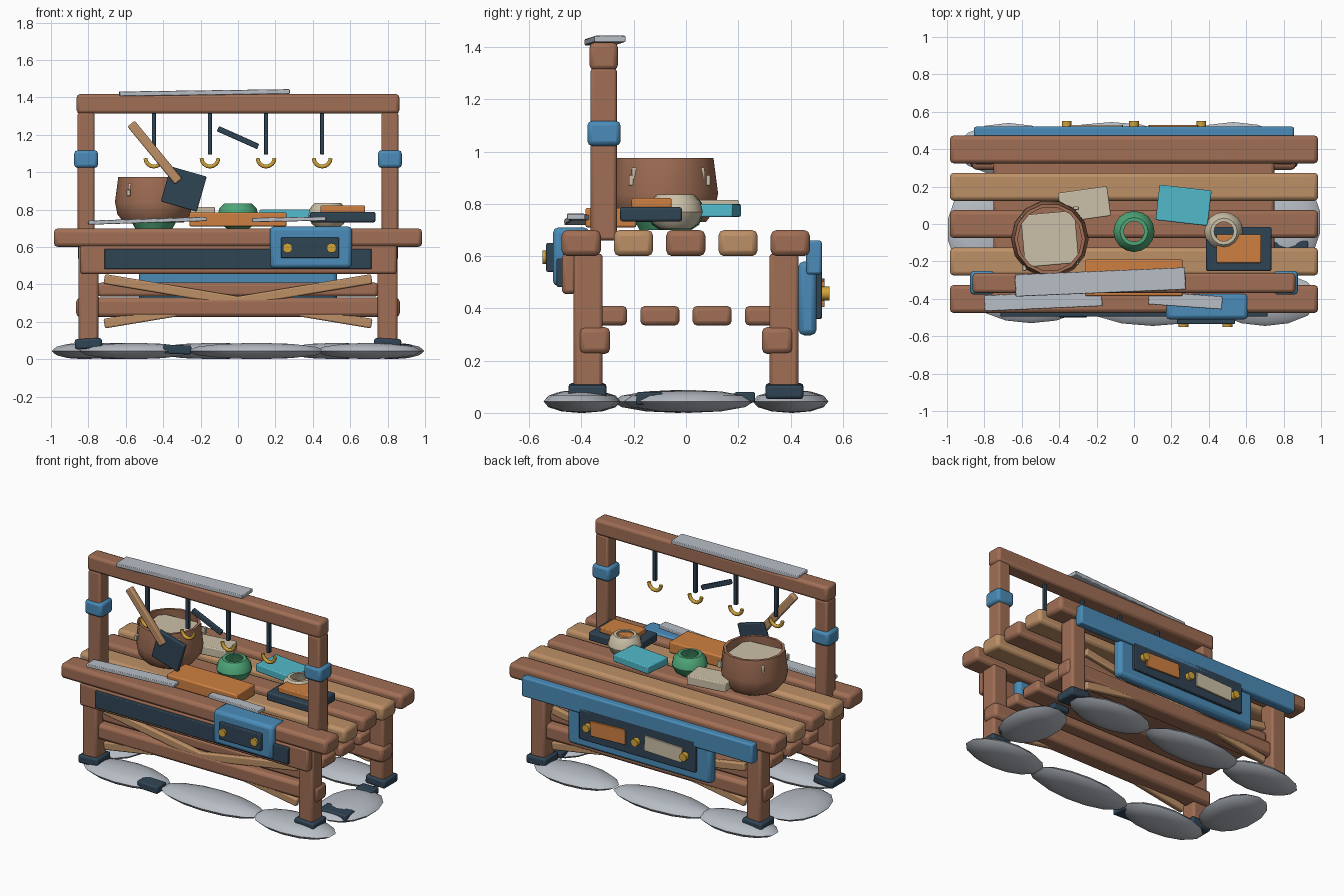
import bpy
from math import radians, cos, sin, pi

cube = bpy.data.objects.get("Cube")
if cube:
    bpy.data.objects.remove(cube, do_unlink=True)


def material(name, *rgb):
    m = bpy.data.materials.new(name)
    m.use_nodes = True
    m.diffuse_color = (*rgb, 1)
    m.node_tree.nodes["Principled BSDF"].inputs["Base Color"].default_value = (*rgb, 1)
    return m


BROWN = material("brown wood", .35, .156, .09)
TAN = material("tan wood", .51, .28, .135)
BLUE = material("blue paint", .069, .262, .479)
DARK = material("dark slate", .03, .058, .089)
TIN = material("pale tin", .48, .515, .565)
CYAN = material("cyan", .084, .49, .6)
GREEN = material("green glaze", .076, .38, .188)
CREAM = material("cream", .6, .527, .392)
ORANGE = material("orange", .617, .216, .054)
GOLD = material("gold", .644, .37, .04)


def finish(name, mat, rot=(0, 0, 0)):
    ob = bpy.context.object
    ob.name = name
    ob.data.materials.clear()
    ob.data.materials.append(mat)
    ob.rotation_euler = [radians(a) for a in rot]
    return ob


def box(name, mat, loc, size, rot=(0, 0, 0), bevel=.008):
    bpy.ops.mesh.primitive_cube_add(size=1, location=loc)
    ob = finish(name, mat, rot)
    ob.scale = size
    bpy.ops.object.transform_apply(location=False, rotation=False, scale=True)
    if bevel:
        mod = ob.modifiers.new("rounded edges", 'BEVEL')
        mod.width = bevel
        mod.segments = 2
    bpy.ops.object.shade_smooth_by_angle(angle=radians(35))
    return ob


def span(name, mat, x, y, z, bevel=.008):
    """Box given by its lowest and highest coordinate on each axis."""
    return box(name, mat, [(a + b) / 2 for a, b in (x, y, z)],
               [b - a for a, b in (x, y, z)], bevel=bevel)


def lathe(name, mat, loc, profile, sides):
    """Closed radius/height profile turned around z."""
    n = len(profile)
    verts = [(r * cos(2 * pi * i / sides), r * sin(2 * pi * i / sides), z)
             for i in range(sides) for r, z in profile]
    faces = [(i * n + j, (i + 1) % sides * n + j,
              (i + 1) % sides * n + (j + 1) % n, i * n + (j + 1) % n)
             for i in range(sides) for j in range(n)]
    me = bpy.data.meshes.new(name)
    me.from_pydata(verts, [], faces)
    ob = bpy.data.objects.new(name, me)
    bpy.context.collection.objects.link(ob)
    ob.location = loc
    bpy.ops.object.select_all(action='DESELECT')
    bpy.context.view_layer.objects.active = ob
    ob.select_set(True)
    finish(name, mat)
    bpy.ops.object.shade_smooth_by_angle(angle=radians(35))


def knob(name, x, y, z):
    bpy.ops.mesh.primitive_cylinder_add(vertices=12, radius=.026, depth=.04, location=(x, y, z))
    finish(name, GOLD, (90, 0, 0))
    bpy.ops.object.shade_smooth_by_angle(angle=radians(35))


# Table top and lower shelf
for i in range(5):
    span("top_plank", TAN if i % 2 else BROWN, (-.985, .985),
         (-.476 + .2 * i, -.326 + .2 * i), (.6, .7), .022)
for y in (-.3, -.1, .1, .3):
    box("shelf_slat", BROWN, (0, y, .372), (1.5, .15, .075), bevel=.018)

# Legs, feet, stretchers and cross braces
for s in (-1, 1):
    for t in (-1, 1):
        box("leg", BROWN, (.8 * s, .375 * t, .345), (.108, .112, .53), bevel=.014)
        box("foot", DARK, (.8 * s, .377 * t, .083), (.145, .145, .055), (0, 3 * s, 0), .012)
    box("stretcher", BROWN, (0, .35 * s, .277), (1.73, .12, .104), bevel=.022)
    for t in (-1, 1):
        box("cross_brace", TAN, (0, .388 * s, .31), (1.45, .035, .052), (0, 9.5 * t, 0))

# Overhead rack
for s in (-1, 1):
    box("rack_post", BROWN, (.812 * s, -.315, .99), (.09, .1, .66), bevel=.012)
    box("post_band", BLUE, (.812 * s, -.314, 1.07), (.127, .127, .095), bevel=.018)
box("rack_beam", BROWN, (0, -.315, 1.365), (1.725, .108, .105), bevel=.018)
box("beam_sheet", TIN, (-.18, -.31, 1.425), (.91, .118, .025), (0, -.8, 2.4), .004)

# Hanging hooks
for x in (-.45, -.15, .15, .45):
    box("hook_rod", DARK, (x, -.315, 1.205), (.022, .022, .22), bevel=.003)
    cu = bpy.data.curves.new("hook", 'CURVE')
    cu.dimensions = '3D'
    cu.bevel_depth = .012
    cu.bevel_resolution = 1
    cu.use_fill_caps = True
    sp = cu.splines.new('POLY')
    sp.points.add(8)
    for i, p in enumerate(sp.points):
        a = pi + pi * i / 8
        p.co = (.045 * cos(a), 0, .045 * sin(a), 1)
    cu.materials.append(GOLD)
    hook = bpy.data.objects.new("hook", cu)
    hook.location = (x, -.315, 1.075)
    bpy.context.collection.objects.link(hook)
box("hanging_bar", DARK, (0, -.325, 1.185), (.235, .025, .03), (0, 24, 0), .004)
box("paddle_handle", TAN, (-.445, -.335, 1.105), (.05, .035, .4), (0, -39.4, 0))
box("paddle_blade", DARK, (-.29, -.315, .91), (.2, .03, .195), (0, 16, 0), .006)

# Front apron and drawer
span("front_apron", BROWN, (-.845, .85), (-.475, -.42), (.455, .61), .015)
span("apron_inlay", DARK, (-.715, .715), (-.495, -.46), (.482, .59), .005)
span("drawer_front", BLUE, (.17, .61), (-.51, -.37), (.485, .71), .022)
span("drawer_plate", DARK, (.23, .54), (-.535, -.5), (.54, .65), .005)
for x in (.265, .5):
    knob("drawer_knob", x, -.53, .595)

# Back apron and panel
span("back_apron", BLUE, (-.855, .855), (.46, .52), (.53, .66), .01)
span("back_panel", BLUE, (-.53, .53), (.43, .5), (.297, .58), .022)
span("back_plate", DARK, (-.43, .43), (.49, .52), (.36, .57), .005)
box("orange_label", ORANGE, (.21, .522, .46), (.26, .016, .1), (0, 2, 0), .003)
box("cream_label", CREAM, (-.2, .522, .46), (.28, .016, .1), (0, -2, 0), .003)
for x in (-.36, 0, .36):
    knob("panel_knob", x, .53, .457)

# Flat stones under the feet: x, y, half length in x and y
for x, y, a, b in ((.7, -.4, .29, .145), (.1, -.41, .38, .135), (-.55, -.39, .31, .14),
                   (.53, .4, .3, .145), (-.12, .41, .36, .135), (-.67, .4, .28, .14),
                   (.82, .01, .18, .25), (-.82, -.03, .18, .25)):
    bpy.ops.mesh.primitive_uv_sphere_add(segments=14, ring_count=6, radius=1, location=(x, y, .044))
    finish("base_stone", TIN).scale = (a, b, .044)
    bpy.ops.object.transform_apply(location=False, rotation=False, scale=True)
    bpy.ops.object.shade_smooth_by_angle(angle=radians(50))
box("front_clip", DARK, (-.325, -.45, .052), (.15, .1, .048), (0, 2, 0))
box("side_clip", DARK, (.83, -.14, .055), (.2, .1, .05))
box("back_clip", DARK, (.8, .225, .06), (.12, .08, .04))

# Cooking pot with its contents
lathe("pot", BROWN, (-.45, -.08, 0), [(.001, .73), (.16, .73), (.195, .775), (.208, .84), (.19, .975),
                                      (.172, .975), (.18, .86), (.001, .86)], 14)
lathe("pot_base", GREEN, (-.45, -.08, 0), [(.001, .7), (.1, .7), (.12, .735), (.001, .735)], 14)
box("pot_contents", CREAM, (-.45, -.08, .915), (.29, .28, .05), (0, 0, 5), .006)
for y in (-.21, .085):
    box("pot_rivet", CREAM, (-.31, y, .89), (.03, .018, .04), bevel=.003)
box("pot_rivet", CREAM, (-.585, -.235, .89), (.02, .03, .035), bevel=.003)

# Open bowls
bowl = [(.06, .7), (.09, .72), (.11, .765), (.1, .805), (.075, .832),
        (.055, .832), (.07, .8), (.08, .765), (.055, .72)]
lathe("green_bowl", GREEN, (0, -.04, 0), bowl, 16)
lathe("cream_bowl", CREAM, (.48, -.04, .003), [(r * .95, z) for r, z in bowl], 16)

# Goods on the table
span("dark_box", DARK, (.385, .735), (-.252, -.015), (.732, .788), .01)
span("box_lid", ORANGE, (.44, .68), (-.208, -.055), (.785, .822), .006)
span("orange_tray", ORANGE, (-.26, .26), (-.385, -.19), (.71, .785), .008)
box("cyan_slab", CYAN, (.265, .1, .775), (.28, .19, .05), (0, 0, -6.6), .006)
box("cream_slab", CREAM, (-.265, .105, .785), (.265, .16, .06), (0, 0, 8), .006)
box("left_sheet", TIN, (-.485, -.41, .74), (.63, .085, .022), (0, -1.8, 2.5), .004)
box("right_sheet", TIN, (.275, -.408, .748), (.395, .07, .022), (0, -1, -4), .004)
